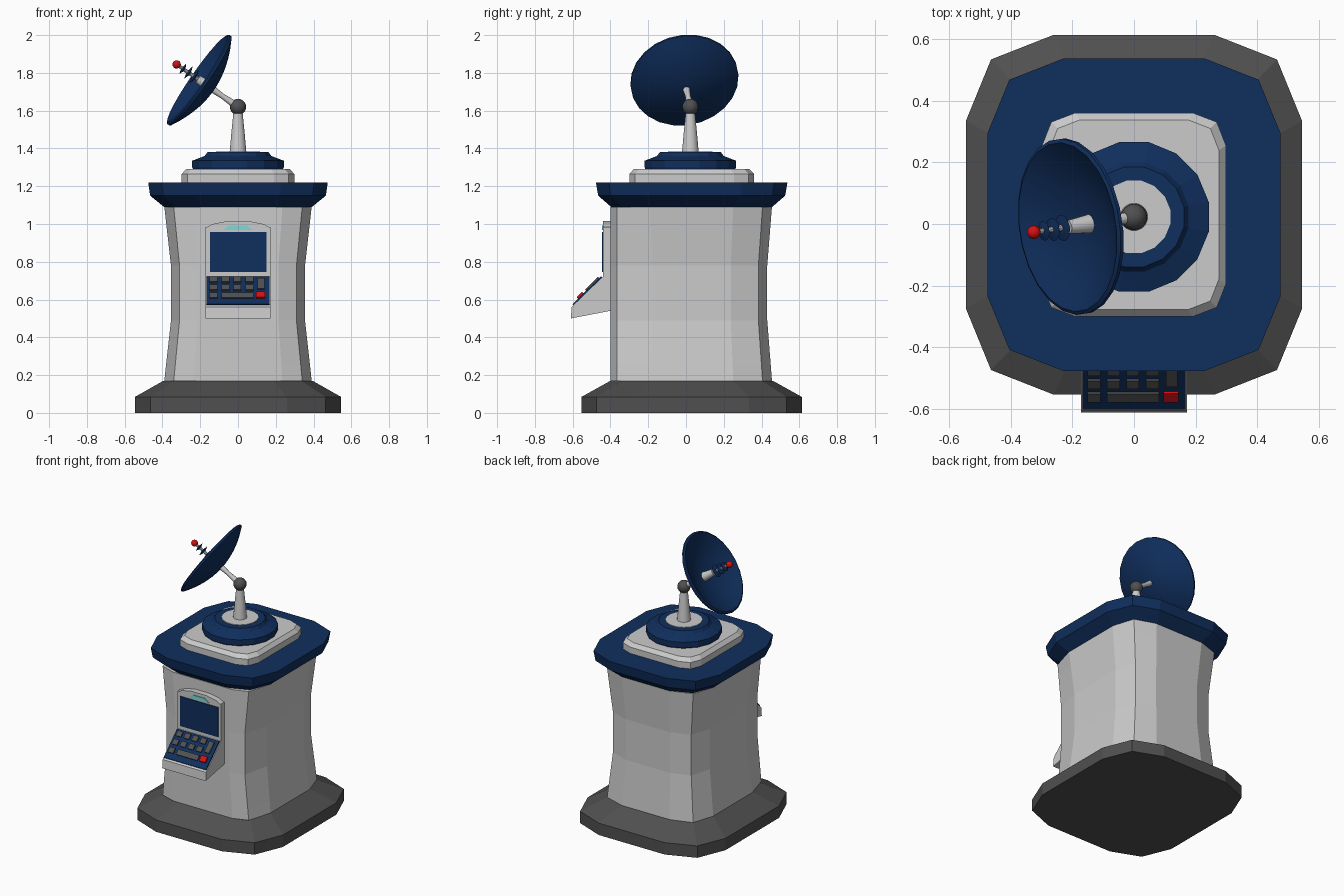
import bpy, bmesh, math
from mathutils import Vector, Matrix

if "Cube" in bpy.data.objects:
    bpy.data.objects.remove(bpy.data.objects["Cube"])


def material(name, r, g, b):
    m = bpy.data.materials.new(name)
    m.diffuse_color = (r, g, b, 1)
    m.use_nodes = True
    m.node_tree.nodes["Principled BSDF"].inputs["Base Color"].default_value = m.diffuse_color
    return m


WHITE = material("off_white", 0.6, 0.6, 0.6)
NAVY = material("navy", 0.005, 0.028, 0.11)
GREY = material("dark_grey", 0.08, 0.08, 0.08)
CYAN = material("cyan", 0.2, 0.71, 0.69)
RED = material("red", 0.68, 0.005, 0.006)
CY = 0.03  # plan centre of the kiosk in y


def finish(bm, name, *mats, smooth=False):
    bmesh.ops.remove_doubles(bm, verts=bm.verts[:], dist=1e-5)
    bmesh.ops.recalc_face_normals(bm, faces=bm.faces[:])
    me = bpy.data.meshes.new(name)
    bm.to_mesh(me)
    bm.free()
    for m in mats:
        me.materials.append(m)
    ob = bpy.data.objects.new(name, me)
    bpy.context.collection.objects.link(ob)
    if smooth:
        bpy.ops.object.select_all(action='DESELECT')
        ob.select_set(True)
        bpy.context.view_layer.objects.active = ob
        bpy.ops.object.shade_smooth_by_angle(angle=math.radians(35))
    return ob


def loft(rings):
    """Skin a stack of equal rings and cap both ends; returns faces per band."""
    bm = bmesh.new()
    vs = [[bm.verts.new(p) for p in ring] for ring in rings]
    n = len(rings[0])
    bands = [[bm.faces.new((a[i], a[(i + 1) % n], b[(i + 1) % n], b[i]))
              for i in range(n)] for a, b in zip(vs, vs[1:])]
    bm.faces.new(vs[0][::-1])
    bm.faces.new(vs[-1])
    return bm, bands


def plan(hx, hy, z, c1=(0.477, 1.0), c2=(0.85, 0.863), c3=(1.0, 0.52)):
    """Twelve-sided rounded rectangle."""
    q = [c3, c2, c1]
    pts = q + [(-x, y) for x, y in q[::-1]]
    pts += [(-x, -y) for x, y in pts]
    return [(x * hx, CY + y * hy, z) for x, y in pts]


def lathe(name, profile, origin, axis, n, mat, smooth=False):
    """Turned part: profile of (radius, distance along axis)."""
    rot = Vector(axis).to_track_quat('Z', 'Y')
    rings = [[Vector(origin) + rot @ Vector((max(r, 1e-4) * math.cos(a), max(r, 1e-4) * math.sin(a), t))
              for a in (2 * math.pi * (i + 0.5) / n for i in range(n))] for r, t in profile]
    return finish(loft(rings)[0], name, mat, smooth=smooth)


def ball(name, centre, r, mat):
    bm = bmesh.new()
    bmesh.ops.create_uvsphere(bm, u_segments=16, v_segments=10, radius=r,
                              matrix=Matrix.Translation(centre))
    finish(bm, name, mat, smooth=True)


def prism(name, pts, vec, mat):
    a = [Vector(p) for p in pts]
    finish(loft([a, [p + Vector(vec) for p in a]])[0], name, mat)


# Plinth and roof slab share one plan shape
finish(loft([plan(0.545, 0.583, 0), plan(0.545, 0.583, 0.085),
             plan(0.395, 0.43, 0.17)])[0], "plinth", GREY)
finish(loft([plan(0.385, 0.42, 1.085), plan(0.465, 0.495, 1.15),
             plan(0.475, 0.507, 1.22)])[0], "roof_slab", NAVY)

# Waisted body with recessed light slots and a recessed front panel
half = [(.235, -.40), (.34, -.365), (.39, -.19), (.39, -.155), (.39, -.05), (.39, .11),
        (.39, .215), (.39, .25), (.34, .405), (.19, .455), (.175, .455), (.07, .455)]
outline = half + [(-x, y) for x, y in half[::-1]]
levels = [(0.17, 1), (0.25, .978), (0.49, .91), (0.78, .91), (1.0, .974), (1.09, 1)]


def body_ring(z, s):
    sy = 1 - (1 - s) * 0.65
    return [(x * s, y if y < -.3 else CY + (y - CY) * sy, z) for x, y in outline]


bm, bands = loft([body_ring(z, s) for z, s in levels])
last = len(outline) - 1


def recess(column, rows, move, mat_index):
    faces = [bands[r][column] for r in rows]
    geom = bmesh.ops.extrude_face_region(bm, geom=faces)["geom"]
    for g in geom:
        if isinstance(g, bmesh.types.BMVert):
            g.co += Vector(move)
        elif isinstance(g, bmesh.types.BMFace):
            g.material_index = mat_index


for col in (3, 5):
    recess(col, (1, 2, 3), (-.05, 0, 0), 1)
    recess(last - 1 - col, (1, 2, 3), (.05, 0, 0), 1)
for col in (10, last - 11):
    recess(col, (1, 2, 3), (0, -.05, 0), 1)
recess(last, range(5), (0, .045, 0), 2)
finish(bm, "body", WHITE, CYAN, NAVY)

# Stepped top: white shoulder, navy drum, white cap
corner = dict(c1=(0.64, 1.0), c2=(0.9, 0.91), c3=(1.0, 0.68))
finish(loft([plan(.298, .33, 1.22, **corner), plan(.298, .33, 1.265, **corner),
             plan(.275, .307, 1.29, **corner)])[0], "shoulder", WHITE)
UP = (0, 0, 1)
MX = (0, 0.023, 0)
lathe("drum", [(.24, 1.285), (.247, 1.30), (.247, 1.335), (.18, 1.36), (.165, 1.38), (.12, 1.38)],
      MX, UP, 16, NAVY)
lathe("drum_cap", [(.12, 1.37), (.12, 1.384)], MX, UP, 16, WHITE)

# Mast with ball joint
lathe("mast", [(.045, 1.38), (.036, 1.48), (.022, 1.62)], MX, UP, 16, WHITE, True)
joint = Vector((0, 0.023, 1.62))
ball("ball_joint", joint, .043, GREY)

# Dish, arm and feed along one tilted axis
axis = Vector((-.325, -.05, .225)).normalized()
lathe("dish_arm", [(.02, .02), (.014, .1), (.02, .18)], joint, axis, 12, WHITE, True)
R, back, depth = .288, .16, .085
steps = [i / 6 for i in range(7)]
bowl = [(R * t, back + depth * t * t) for t in steps]
inner = [((R - .012) * t, back + .018 + depth * t * t) for t in steps[::-1]]
lathe("dish", bowl + [(R, back + depth + .012)] + inner, joint, axis, 24, NAVY, True)
lathe("feed_cone", [(.032, .175), (.022, .262)], joint, axis, 12, WHITE, True)
lathe("feed_rod", [(.011, .25), (.009, .4)], joint, axis, 10, WHITE, True)
for i, (r, t) in enumerate([(.043, .285), (.038, .322), (.032, .358)]):
    lathe(f"feed_ring_{i}", [(r * .4, t - .009), (r, t), (r * .4, t + .005)], joint, axis, 16, NAVY)
ball("feed_tip", joint + axis * .398, .022, RED)

# Console housing: side profile, arched top, screen and lamp plates
W = .172
side = [(-.35, .985), (-.44, .985), (-.44, .72), (-.605, .56), (-.61, .50), (-.35, .55)]
prism("console_housing", [(-W, y, z) for y, z in side], (2 * W, 0, 0), WHITE)
arch = [(-W, .98), (W, .98), (.135, 1.0), (.06, 1.015), (-.06, 1.015), (-.135, 1.0)]
prism("console_arch", [(x, -.44, z) for x, z in arch], (0, .09, 0), WHITE)


def plate(name, pts, mat):
    prism(name, [(x, -.445, z) for x, z in pts], (0, .008, 0), mat)


plate("screen", [(-.148, .745), (.152, .745), (.152, .957), (-.148, .957)], NAVY)
plate("console_lamp", [(-.08, .968), (.08, .968), (.045, .993), (-.045, .993)], CYAN)

# Sloped keyboard: each block is placed by its height on the slope
tilt = Matrix.Rotation(math.atan2(.16, .165), 4, 'X')


def slope_block(name, x, z, w, dz, thick, mat):
    spot = Vector((x, -.44 - (.72 - z) * 1.03, z))
    bm = bmesh.new()
    bmesh.ops.create_cube(bm, size=1, matrix=Matrix.Translation(spot) @ tilt
                          @ Matrix.Diagonal((w, dz * 1.44, thick * 2, 1)))
    finish(bm, name, mat)


slope_block("keyboard_plate", 0, .643, .334, .146, .009, NAVY)
columns = [-.13, -.067, -.004, .06]
for r, z in enumerate((.695, .653)):
    for c, x in enumerate(columns):
        slope_block(f"key_{r}_{c}", x, z, .042, .026, .018, GREY)
slope_block("key_left", -.13, .611, .042, .026, .018, GREY)
slope_block("space_key", -.003, .611, .168, .026, .018, GREY)
slope_block("tall_key", .122, .674, .038, .056, .018, GREY)
slope_block("red_key", .12, .613, .048, .028, .02, RED)
